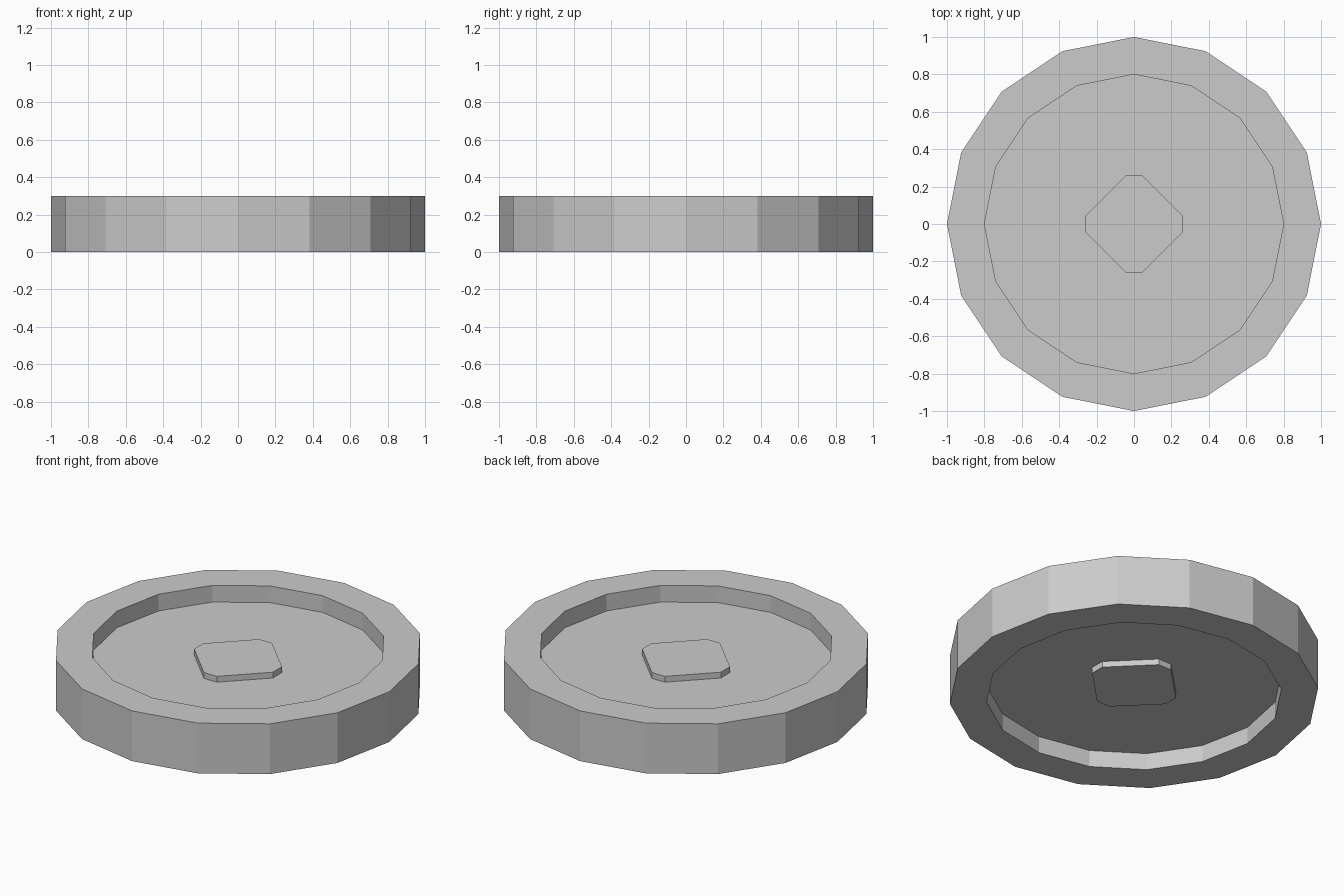
import bpy
import bmesh
from math import sin, cos, pi

if "Cube" in bpy.data.objects:
    bpy.data.objects.remove(bpy.data.objects["Cube"])

SIDES = 16


def make_object(name, bm):
    bmesh.ops.recalc_face_normals(bm, faces=bm.faces)
    mesh = bpy.data.meshes.new(name)
    bm.to_mesh(mesh)
    bm.free()
    obj = bpy.data.objects.new(name, mesh)
    bpy.context.collection.objects.link(obj)
    return obj


def skin(name, loops):
    """Join consecutive loops of points with quads and cap both ends."""
    bm = bmesh.new()
    rings = [[bm.verts.new(p) for p in loop] for loop in loops]
    for a, b in zip(rings, rings[1:]):
        n = len(a)
        for i in range(n):
            j = (i + 1) % n
            bm.faces.new((a[i], a[j], b[j], b[i]))
    bm.faces.new(rings[0])
    bm.faces.new(rings[-1])
    return make_object(name, bm)


def circle(r, z):
    return [(r * cos(2 * pi * i / SIDES), r * sin(2 * pi * i / SIDES), z)
            for i in range(SIDES)]


# Wheel disc: thick rim with a recessed web on both faces
profile = [(0.8, 0.1), (0.8, 0.0), (1.0, 0.0), (1.0, 0.3), (0.8, 0.3), (0.8, 0.2)]
skin("disc", [circle(r, z) for r, z in profile])


# Centre hub: diamond with clipped corners, standing proud of the web on both faces
def hub_outline(z, a=0.26, b=0.043):
    return [(a, -b, z), (a, b, z), (b, a, z), (-b, a, z),
            (-a, b, z), (-a, -b, z), (-b, -a, z), (b, -a, z)]


for name, z0, z1 in (("top_hub", 0.2, 0.235), ("bottom_hub", 0.1, 0.065)):
    skin(name, [hub_outline(z0), hub_outline(z1)])
